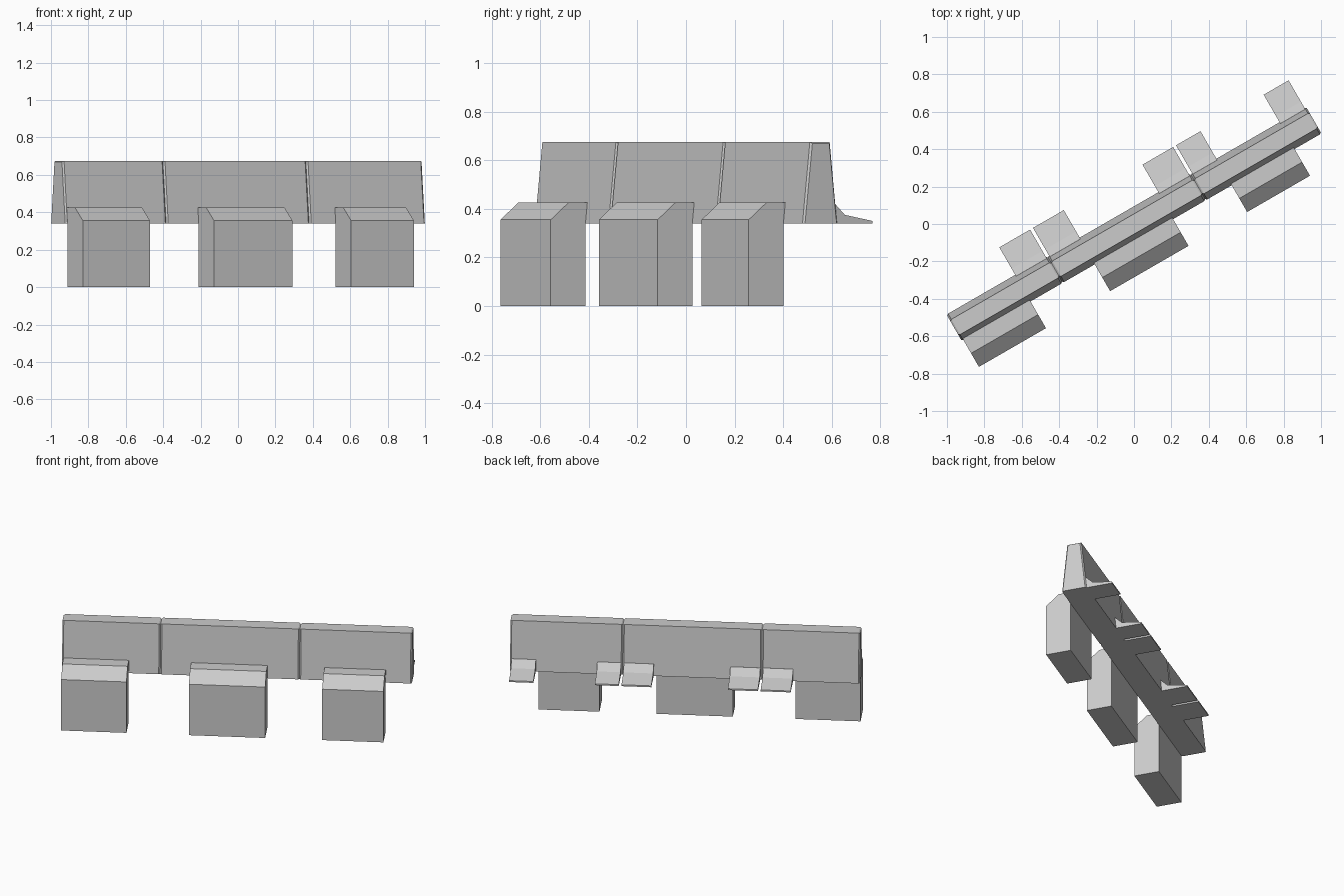
import bpy
import bmesh
from math import radians
from mathutils import Matrix

default = bpy.data.objects.get("Cube")
if default:
    bpy.data.objects.remove(default, do_unlink=True)

# Single stone colour
stone = bpy.data.materials.new("light_grey_stone")
stone.use_nodes = True
colour = (0.6, 0.6, 0.6, 1)
stone.diffuse_color = colour
stone.node_tree.nodes["Principled BSDF"].inputs["Base Color"].default_value = colour

# The whole wall runs diagonally
TURN = Matrix.Rotation(radians(30), 4, 'Z')


def loft(name, sections):
    """Skin matching (along, profile) sections; profile points are (depth, height)."""
    bm = bmesh.new()
    rings = [[bm.verts.new((u, v, z)) for v, z in profile] for u, profile in sections]
    for a, b in zip(rings, rings[1:]):
        for i in range(len(a)):
            j = (i + 1) % len(a)
            bm.faces.new((a[i], a[j], b[j], b[i]))
    bm.faces.new(rings[0])
    bm.faces.new(rings[-1])
    bmesh.ops.recalc_face_normals(bm, faces=bm.faces)
    bm.transform(TURN)
    mesh = bpy.data.meshes.new(name)
    bm.to_mesh(mesh)
    bm.free()
    mesh.materials.append(stone)
    obj = bpy.data.objects.new(name, mesh)
    bpy.context.collection.objects.link(obj)
    return obj


def trapezoid(bottom, top, height):
    return [(-bottom, 0.34), (bottom, 0.34), (top, height), (-top, height)]


# Tapered wall segments with chamfered ends that form thin grooves at the joints
WALL = trapezoid(0.082, 0.047, 0.675)
WALL_END = trapezoid(0.075, 0.04, 0.669)
joints = [-1.11, -0.487, 0.396, 1.11]
for n, (a, b) in enumerate(zip(joints, joints[1:]), 1):
    loft(f"wall_segment_{n}", [(a, WALL_END), (a + 0.009, WALL),
                               (b - 0.009, WALL), (b, WALL_END)])

# Deep front blocks with a sloped top edge
BLOCK = [(-0.247, 0), (-0.082, 0), (-0.082, 0.34), (-0.07, 0.425),
         (-0.163, 0.425), (-0.247, 0.355)]
for n, (a, b) in enumerate([(-1.1, -0.686), (-0.29, 0.194), (0.556, 0.944)], 1):
    loft(f"front_block_{n}", [(a, BLOCK), (b, BLOCK)])

# Low sloped feet on the back, filling the spans between the blocks
FOOT = [(0.07, 0.34), (0.252, 0.34), (0.252, 0.35), (0.12, 0.375),
        (0.074, 0.42), (0.06, 0.42)]
spans = [(-0.686, -0.496), (-0.478, -0.288), (0.198, 0.387),
         (0.405, 0.556), (0.946, 1.1)]
for n, (a, b) in enumerate(spans, 1):
    loft(f"back_foot_{n}", [(a, FOOT), (b, FOOT)])
